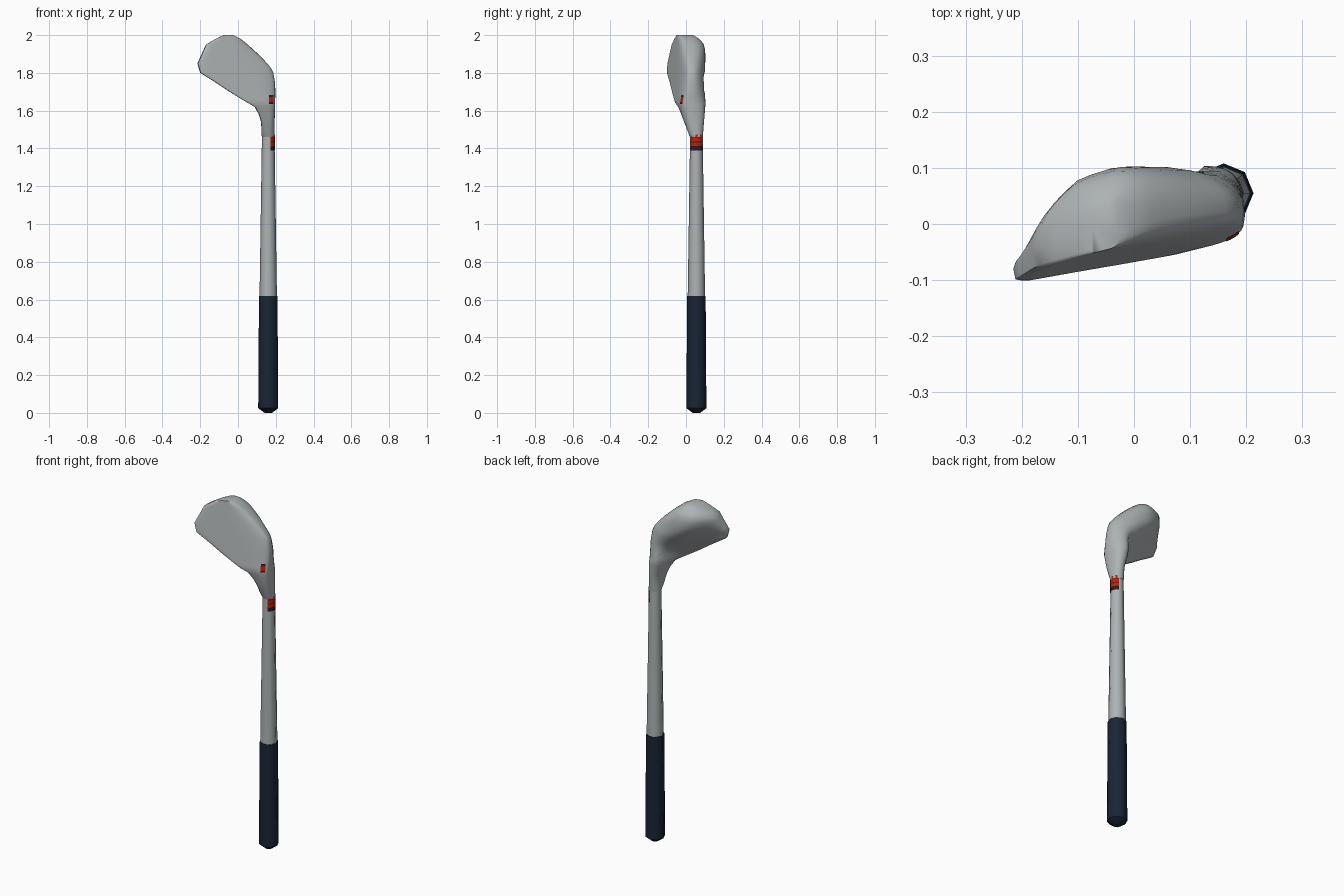
import bpy, bmesh, math

if "Cube" in bpy.data.objects:
    bpy.data.objects.remove(bpy.data.objects["Cube"])


def material(name, rgb):
    m = bpy.data.materials.new(name)
    m.diffuse_color = (*rgb, 1)
    m.use_nodes = True
    m.node_tree.nodes["Principled BSDF"].inputs["Base Color"].default_value = m.diffuse_color
    return m


STEEL = material("satin steel", (0.42, 0.45, 0.46))
NAVY = material("navy rubber", (0.010, 0.018, 0.036))
RED = material("red paint", (0.6, 0.012, 0.0))
DARK = material("dark paint", (0.014, 0.015, 0.018))
AX, AY = 0.16, 0.055           # shaft axis


def make(name, bm, mats, angle=35):
    bmesh.ops.recalc_face_normals(bm, faces=bm.faces)
    me = bpy.data.meshes.new(name)
    bm.to_mesh(me)
    bm.free()
    ob = bpy.data.objects.new(name, me)
    bpy.context.collection.objects.link(ob)
    for m in mats:
        me.materials.append(m)
    bpy.ops.object.select_all(action='DESELECT')
    ob.select_set(True)
    bpy.context.view_layer.objects.active = ob
    bpy.ops.object.shade_smooth_by_angle(angle=math.radians(angle))
    return ob


def loft(bm, rings, closed=True):
    vs = [[bm.verts.new(p) for p in r] for r in rings]
    n = len(vs[0])
    for a, b in zip(vs, vs[1:]):
        for i in range(n if closed else n - 1):
            j = (i + 1) % n
            bm.faces.new((a[i], a[j], b[j], b[i]))
    if closed:
        bm.faces.new(vs[0])
        bm.faces.new(vs[-1])


def octagon(r, z, steps=range(16)):
    """Eight-sided ring with a vertex in the middle of every side."""
    pts = []
    for i in steps:
        a = i * math.pi / 8
        q = r * (math.cos(math.pi / 8) if i % 2 else 1)
        pts.append((AX + q * math.cos(a), AY + q * math.sin(a), z))
    return pts


def tube(name, profile, mat):
    bm = bmesh.new()
    loft(bm, [octagon(r, z) for r, z in profile])
    return make(name, bm, [mat], 46)


# Grip and tapered shaft
tube("grip", [(0.02, 0.0), (0.053, 0.025), (0.049, 0.62)], NAVY)
tube("shaft", [(0.046, 0.62), (0.034, 1.42), (0.034, 1.49)], STEEL)

# Painted band on the outer side of the shaft: dark base, red, thin dark rings
bm = bmesh.new()
levels = [1.39, 1.412, 1.432, 1.436, 1.455, 1.459, 1.475]
loft(bm, [octagon(0.0365 - 0.0001 * i, z, range(-3, 4)) for i, z in enumerate(levels)], False)
band = make("shaft_band", bm, [RED, DARK], 46)
for f in band.data.polygons:
    z = f.center.z
    f.material_index = int(z < 1.412 or 1.432 < z < 1.436 or 1.455 < z < 1.459)


# Head: horizontal sections running from the neck to the thick sole at the top
def interp(table, v):
    for a, b in zip(table, table[1:]):
        if v <= b[0]:
            t = max(0, (v - a[0]) / (b[0] - a[0]))
            return [p + (q - p) * t for p, q in zip(a[1:], b[1:])]
    return list(table[-1][1:])


def smooth(v):
    v = min(1, max(0, v))
    return v * v * (3 - 2 * v)


BACK = [(-0.215, 0.02), (-0.17, 0.045), (-0.1, 0.082), (-0.03, 0.102), (0.06, 0.106), (0.2, 0.102)]
OUTLINE = [  # z, left x, right x
    (1.46, 0.126, 0.194), (1.54, 0.122, 0.194), (1.58, 0.11, 0.195), (1.62, 0.088, 0.196),
    (1.66, 0.02, 0.197), (1.70, -0.045, 0.198), (1.75, -0.12, 0.196), (1.80, -0.2, 0.187),
    (1.825, -0.208, 0.175), (1.85, -0.215, 0.155), (1.89, -0.197, 0.118), (1.95, -0.17, 0.052),
    (1.982, -0.115, 0.012), (2.0, -0.075, -0.025)]


def surface(s, z, front):
    xl, xr = interp(OUTLINE, z)
    x = xl + (xr - xl) * s
    w = min(1, max(0, (z - 1.46) / 0.18))          # neck to head blend
    plane = -0.079 + 0.25 * (x + 0.05) + 0.11 * (z - 1.7)
    back = interp(BACK, x)[0] - 0.06 * (max(0, z - 1.93) / 0.07) ** 2
    # the head thins toward its lower diagonal edge, beside the round hosel
    depth = smooth((z - 1.676 + 0.62 * x) / 0.19)
    full = max(depth, smooth((x - 0.05) / 0.08))
    back = plane + 0.05 + (back - plane - 0.05) * full
    f = 0.021 + (plane - 0.021) * w
    b = 0.089 + (back - 0.089) * w
    mid = f + (b - f) * (0.5 - w * (0.1 + 0.12 * s))
    e = 2 + ((7 if s < 0.5 else 1.2) if front else 0.5) * w
    p = max(0, 1 - abs(2 * s - 1) ** e) ** (1 / e)
    return (x, mid + ((f if front else b) - mid) * p, z)


N = 16
S = [(1 - math.cos(math.pi * i / N)) / 2 for i in range(N + 1)]
rows = [OUTLINE[0][0]]
for a, b in zip(OUTLINE, OUTLINE[1:]):
    rows += [(a[0] + b[0]) / 2, b[0]]
bm = bmesh.new()
loft(bm, [[surface(s, z, True) for s in S] + [surface(s, z, False) for s in S[-2:0:-1]]
          for z in rows])
make("club_head", bm, [STEEL], 50)

# Small painted patch at the heel of the face
bm = bmesh.new()
rings = []
for z in (1.635, 1.645, 1.66, 1.672, 1.682):
    xl, xr = interp(OUTLINE, z)
    row = [surface((x - xl) / (xr - xl), z, True) for x in (0.165, 0.172, 0.18, 0.187)]
    rings.append([(x, y - 0.002, z) for x, y, z in row])
loft(bm, rings, False)
patch = make("heel_patch", bm, [RED, DARK])
for f in patch.data.polygons:
    f.material_index = int(f.center.z < 1.645 or f.center.z > 1.672)
